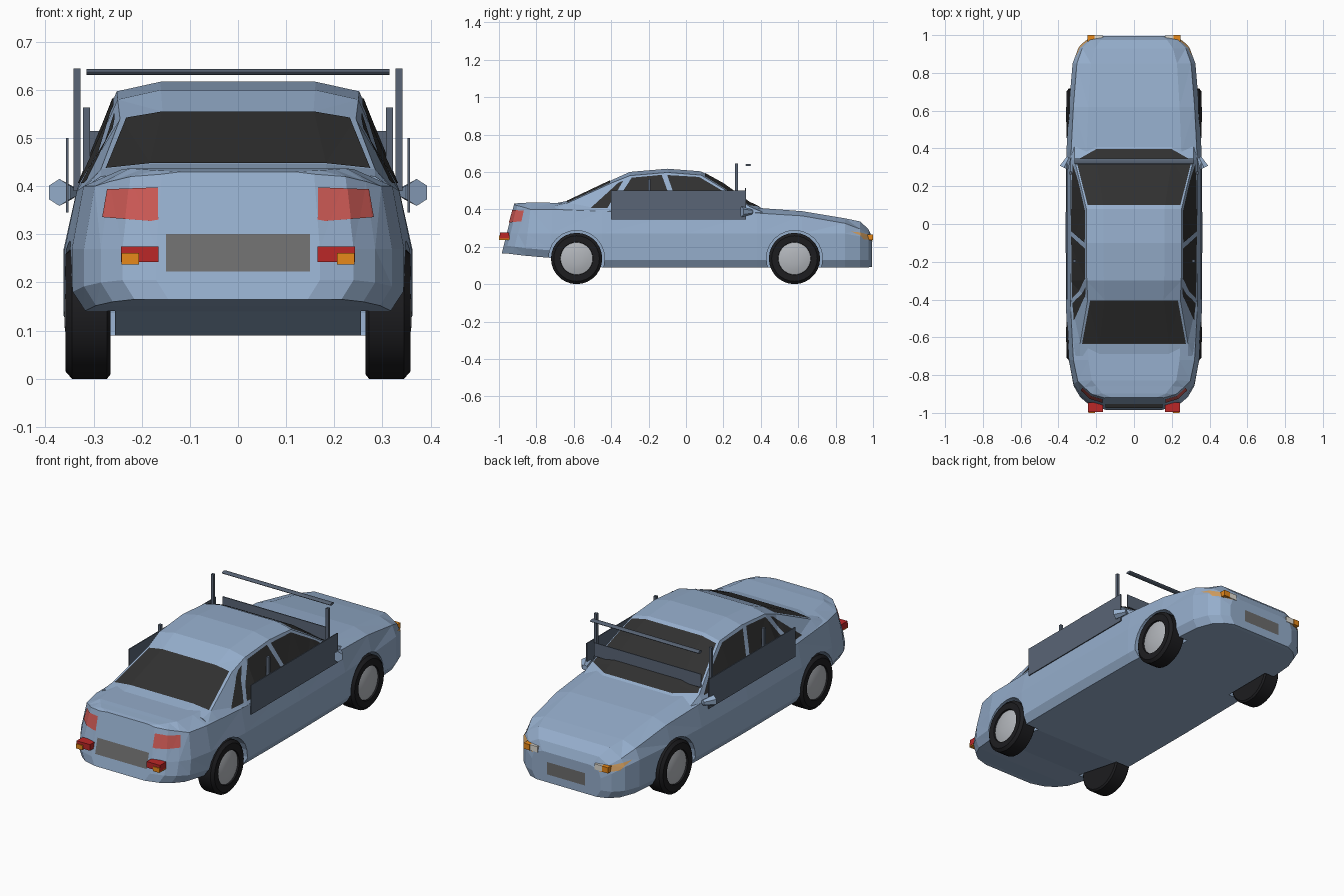
import bpy, bmesh, math
from mathutils import Vector, Matrix

if "Cube" in bpy.data.objects:
    bpy.data.objects.remove(bpy.data.objects["Cube"])


def mat(name, r, g, b):
    m = bpy.data.materials.new(name)
    m.diffuse_color = (r, g, b, 1)
    m.use_nodes = True
    m.node_tree.nodes["Principled BSDF"].inputs["Base Color"].default_value = m.diffuse_color
    return m


PAINT = mat("paint", .30, .42, .60)
SLATE = mat("slate", .10, .13, .18)
GLASS = mat("glass", .03, .03, .03)
RUBBER = mat("rubber", .012, .012, .014)
RED = mat("red", .50, .02, .02)
LAMP = mat("lamp_red", .60, .10, .09)
AMBER = mat("amber", .80, .25, .01)
AMBER_LAMP = mat("amber_lamp", .65, .35, .12)
WHITE = mat("white", .75, .72, .65)
PLATE = mat("plate", .15, .15, .15)
HUB = mat("hub", .45, .47, .50)


def finish(name, bm, material, smooth=False):
    me = bpy.data.meshes.new(name)
    bm.to_mesh(me)
    ob = bpy.data.objects.new(name, me)
    bpy.context.collection.objects.link(ob)
    me.materials.append(material)
    if smooth:
        bpy.ops.object.select_all(action='DESELECT')
        ob.select_set(True)
        bpy.context.view_layer.objects.active = ob
        bpy.ops.object.shade_smooth_by_angle(angle=math.radians(35))
    return ob


def loft(sections):
    """Each section is a half outline of 3D points, mirrored into a ring."""
    bm = bmesh.new()
    rings = [[bm.verts.new(p) for p in half] +
             [bm.verts.new((-x, y, z)) for x, y, z in reversed(half)] for half in sections]
    n = len(rings[0])
    for a, b in zip(rings, rings[1:]):
        for i in range(n):
            bm.faces.new((a[i], a[(i + 1) % n], b[(i + 1) % n], b[i]))
    bm.faces.new(rings[0])
    bm.faces.new(rings[-1])
    bmesh.ops.triangulate(bm, faces=bm.faces[:])
    bmesh.ops.recalc_face_normals(bm, faces=bm.faces[:])
    return bm


def panel(name, source, axis, sign, poly, material, mirror=False, lift=.003):
    """Cut a convex outline, seen along an axis, out of a shell and lift it off."""
    bm = source.copy()
    u, v = [i for i in range(3) if i != axis]
    pts = []
    for a, b in poly:
        p = Vector((0, 0, 0))
        p[u], p[v] = a, b
        pts.append(p)
    mid = sum(pts, Vector()) / len(pts)
    bmesh.ops.delete(bm, geom=[f for f in bm.faces if f.normal[axis] * sign < .2], context='FACES')
    view = Vector((0, 0, 0))
    view[axis] = 1
    for p, q in zip(pts, pts[1:] + pts[:1]):
        no = (q - p).cross(view).normalized()
        if no.dot(mid - p) > 0:
            no = -no
        bmesh.ops.bisect_plane(bm, geom=bm.verts[:] + bm.edges[:] + bm.faces[:],
                               plane_co=p, plane_no=no, clear_outer=True)
    bm.normal_update()
    for vert, no in [(w, w.normal.copy()) for w in bm.verts]:
        vert.co += no * lift
    if mirror:
        geo = bmesh.ops.duplicate(bm, geom=bm.verts[:] + bm.edges[:] + bm.faces[:])["geom"]
        for g in geo:
            if isinstance(g, bmesh.types.BMVert):
                g.co.x *= -1
        bmesh.ops.reverse_faces(bm, faces=[g for g in geo if isinstance(g, bmesh.types.BMFace)])
    return finish(name, bm, material)


def box(name, lo, hi, material):
    lo, hi = Vector(lo), Vector(hi)
    bm = bmesh.new()
    bmesh.ops.create_cube(bm, size=1, matrix=Matrix.Translation((lo + hi) / 2) @ Matrix.Diagonal((*(hi - lo), 1)))
    return finish(name, bm, material)


def box_pair(name, lo, hi, material):
    box(name + "_right", lo, hi, material)
    box(name + "_left", (-hi[0], lo[1], lo[2]), (-lo[0], hi[1], hi[2]), material)


def cone(name, r1, r2, depth, sides, matrix, material):
    bm = bmesh.new()
    bmesh.ops.create_cone(bm, cap_ends=True, segments=sides, radius1=r1, radius2=r2, depth=depth, matrix=matrix)
    return finish(name, bm, material)


# Lower body: y, backward lean, half width, bottom, shoulder and top heights
def body_section(y, lean, w, zb, zs, zt):
    half = [(w * .7, zt), (w * .93, zs), (w, min(.27, zs - .04)), (w, zb + .04), (w - .025, zb)]
    return [(x, y + lean * (z - .165), z) for x, z in half]


body_bm = loft([body_section(*s) for s in (
    (-.985, .25, .17, .165, .425, .43), (-.965, .25, .24, .165, .42, .433),
    (-.925, .25, .285, .16, .41, .435), (-.86, .12, .32, .152, .40, .437),
    (-.72, 0, .345, .14, .40, .435), (-.45, 0, .36, .09, .39, .43),
    (0, 0, .362, .09, .385, .42), (.38, 0, .358, .09, .38, .408),
    (.62, 0, .345, .09, .365, .39), (.85, 0, .325, .09, .325, .352),
    (.93, 0, .295, .09, .295, .335), (.975, 0, .25, .09, .265, .295),
    (.995, 0, .20, .092, .235, .25))])
body = finish("body", body_bm, PAINT)

# Cabin: y, half width and height at the belt, at the roof edge, and crown height
cabin_bm = loft([[(c * .64, y, zc), (c, y, zr), (b, y, zb), (b - .02, y, zb - .04)]
                 for y, b, zb, c, zr, zc in (
    (-.70, .315, .40, .285, .42, .432), (-.63, .325, .395, .285, .435, .446),
    (-.40, .335, .39, .245, .54, .555), (-.30, .336, .39, .25, .58, .60),
    (-.10, .336, .39, .252, .597, .617), (.08, .336, .39, .252, .583, .603),
    (.20, .336, .39, .28, .51, .537), (.34, .335, .385, .315, .415, .437),
    (.42, .325, .37, .315, .38, .40))])
finish("cabin", cabin_bm, PAINT)

# Wheel arches cut from the body
for y in (-.585, .58):
    for s in (-1, 1):
        cutter = cone("arch_cutter", .15, .15, .26, 24,
                      Matrix.Translation((s * .385, y, .137)) @ Matrix.Rotation(math.pi / 2, 4, 'Y'), PAINT)
        mod = body.modifiers.new("arch", 'BOOLEAN')
        mod.object, mod.operation, mod.solver = cutter, 'DIFFERENCE', 'EXACT'
        bpy.context.view_layer.objects.active = body
        bpy.ops.object.modifier_apply(modifier=mod.name)
        bpy.data.objects.remove(cutter)


# Wheels turned from (x, radius) profiles
def lathe(name, profile, side, y, material):
    bm = bmesh.new()
    vs = [bm.verts.new((x * side, y, .137 + r)) for x, r in profile]
    es = [bm.edges.new(e) for e in zip(vs, vs[1:])]
    bmesh.ops.spin(bm, geom=vs + es, cent=(0, y, .137), axis=(1, 0, 0), angle=math.tau, steps=28, use_merge=True)
    bmesh.ops.remove_doubles(bm, verts=bm.verts[:], dist=1e-5)
    bmesh.ops.recalc_face_normals(bm, faces=bm.faces[:])
    finish(name, bm, material, True)


for end, y in (("rear", -.585), ("front", .58)):
    for side, s in (("left", -1), ("right", 1)):
        lathe(f"{end}_{side}_tyre", [(.265, 0), (.265, .128), (.272, .137), (.345, .137), (.358, .122),
                                     (.356, .088), (.34, .085), (.34, 0)], s, y, RUBBER)
        lathe(f"{end}_{side}_hub", [(.335, .088), (.348, .086), (.356, .06), (.36, .03), (.361, 0)], s, y, HUB)

# Glass
panel("windscreen", cabin_bm, 2, 1, [(-.245, .10), (.245, .10), (.305, .335), (.2, .395), (-.2, .395), (-.305, .335)], GLASS)
panel("rear_window", cabin_bm, 2, 1, [(-.232, -.405), (.232, -.405), (.275, -.635), (-.275, -.635)], GLASS)
panel("quarter_windows", cabin_bm, 0, 1, [(-.51, .405), (-.42, .405), (-.335, .552), (-.36, .542)], GLASS, True)
panel("rear_door_windows", cabin_bm, 0, 1, [(-.395, .405), (-.065, .405), (-.13, .583), (-.29, .568)], GLASS, True)
panel("front_door_windows", cabin_bm, 0, 1,
      [(-.04, .405), (.315, .405), (.225, .48), (.07, .572), (-.10, .582)], GLASS, True)

# Lamps and plates set on the body skin
panel("tail_lamps", body_bm, 1, -1, [(.165, .33), (.18, .327), (.28, .335), (.27, .393), (.165, .397)], LAMP, True)
panel("head_lamps", body_bm, 1, 1, [(.19, .228), (.28, .24), (.305, .28), (.21, .258)], AMBER_LAMP, True)
panel("rear_plate", body_bm, 1, -1, [(-.15, .222), (.15, .222), (.15, .30), (-.15, .30)], PLATE)
panel("front_plate", body_bm, 1, 1, [(-.11, .135), (.11, .135), (.11, .20), (-.11, .20)], PLATE)

# Small block lights on both ends
box_pair("brake_light", (.165, -.995, .243), (.243, -.945, .275), RED)
box_pair("rear_indicator", (.206, -1.0, .237), (.242, -.945, .261), AMBER)
box_pair("driving_light", (.165, .97, .235), (.21, .998, .265), WHITE)
box_pair("front_indicator", (.21, .955, .235), (.245, 1.0, .265), AMBER)

# Door mirrors
for side, s in (("left", -1), ("right", 1)):
    cone(f"{side}_mirror", .028, .014, .06, 6, Matrix.Translation((s * .358, .325, .387))
         @ Matrix.Rotation(s * .45, 4, 'Z') @ Matrix.Rotation(-math.pi / 2, 4, 'X'), PAINT)

# Added side boards, posts, cross board and cross bar
box_pair("side_board", (.352, -.40, .345), (.357, .32, .50), SLATE)
box_pair("front_post", (.327, .262, .39), (.342, .277, .645), SLATE)
box_pair("rear_post", (.307, -.204, .39), (.322, -.189, .563), SLATE)
box("cross_board", (-.31, .315, .445), (.31, .32, .515), SLATE)
cone("cross_bar", .0065, .0065, .63, 12, Matrix.Translation((0, .332, .637))
     @ Matrix.Diagonal((1, 2.4, 1, 1)) @ Matrix.Rotation(math.pi / 2, 4, 'Y'), SLATE)
